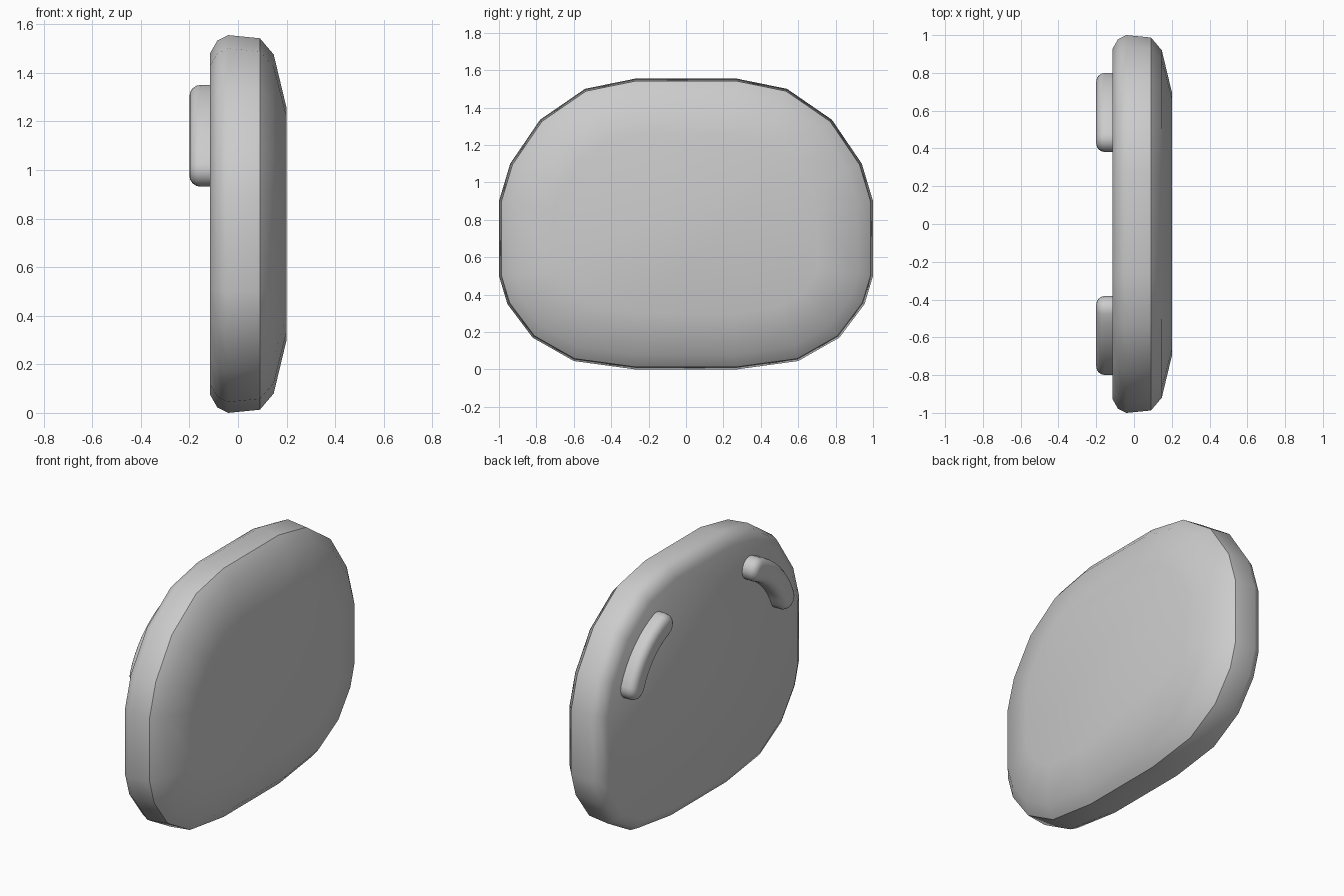
import bpy, bmesh, math
from mathutils import Vector

if "Cube" in bpy.data.objects:
    bpy.data.objects.remove(bpy.data.objects["Cube"])


def offset(points, d):
    # mitred inward offset of a counter-clockwise (y, z) outline
    out = []
    n = len(points)
    for i in range(n):
        p = Vector(points[i])
        e1 = (p - Vector(points[i - 1])).normalized()
        e2 = (Vector(points[(i + 1) % n]) - p).normalized()
        n1, n2 = Vector((-e1.y, e1.x)), Vector((-e2.y, e2.x))
        out.append(p + (n1 + n2) * d / (1 + n1.dot(n2)))
    return out


def loft(name, outline, sections, angle):
    # stack inset copies of the outline along x and cap both ends
    bm = bmesh.new()
    rings = [[bm.verts.new((x, p[0], p[1])) for p in offset(outline, d)]
             for x, d in sections]
    n = len(outline)
    for a, b in zip(rings, rings[1:]):
        for i in range(n):
            j = (i + 1) % n
            bm.faces.new((a[i], a[j], b[j], b[i]))
    bm.faces.new(rings[0])
    bm.faces.new(rings[-1])
    bmesh.ops.recalc_face_normals(bm, faces=bm.faces)
    mesh = bpy.data.meshes.new(name)
    bm.to_mesh(mesh)
    bm.free()
    ob = bpy.data.objects.new(name, mesh)
    bpy.context.collection.objects.link(ob)
    bpy.ops.object.select_all(action='DESELECT')
    ob.select_set(True)
    bpy.context.view_layer.objects.active = ob
    bpy.ops.object.shade_smooth_by_angle(angle=math.radians(angle))
    return ob


# rounded plate body
half = [(0.27, 0.0), (0.60, 0.045), (0.82, 0.17), (0.955, 0.35), (1.0, 0.50),
        (1.0, 0.90), (0.94, 1.10), (0.78, 1.335), (0.54, 1.50), (0.27, 1.555)]
outline = half + [(-y, z) for y, z in reversed(half)]
loft("plate_body", outline,
     [(-0.115, 0.075), (-0.085, 0.022), (-0.04, 0.0), (0.09, 0.013),
      (0.147, 0.08), (0.2, 0.30)], 40)

# curved lugs on the back
cy, cz, r, w = 0.27, 0.82, 0.494, 0.07
a0, a1 = math.radians(21.5), math.radians(68.5)


def polar(y, z, rad, a):
    return (y + rad * math.cos(a), z + rad * math.sin(a))


lug = [polar(cy, cz, r + w, a0 + (a1 - a0) * i / 8) for i in range(9)]
end = polar(cy, cz, r, a1)
lug += [polar(*end, w, a1 + math.pi * i / 8) for i in range(1, 8)]
lug += [polar(cy, cz, r - w, a1 + (a0 - a1) * i / 8) for i in range(9)]
start = polar(cy, cz, r, a0)
lug += [polar(*start, w, a0 + math.pi + math.pi * i / 8) for i in range(1, 8)]

steps = [(-0.2 + 0.045 * (1 - math.sin(t)), 0.045 * (1 - math.cos(t)))
         for t in (math.pi / 2 * k / 4 for k in range(4, -1, -1))]
for side, name in ((1, "lug_left"), (-1, "lug_right")):
    pts = lug if side == 1 else [(-y, z) for y, z in reversed(lug)]
    loft(name, pts, steps + [(-0.1, 0.0)], 50)
